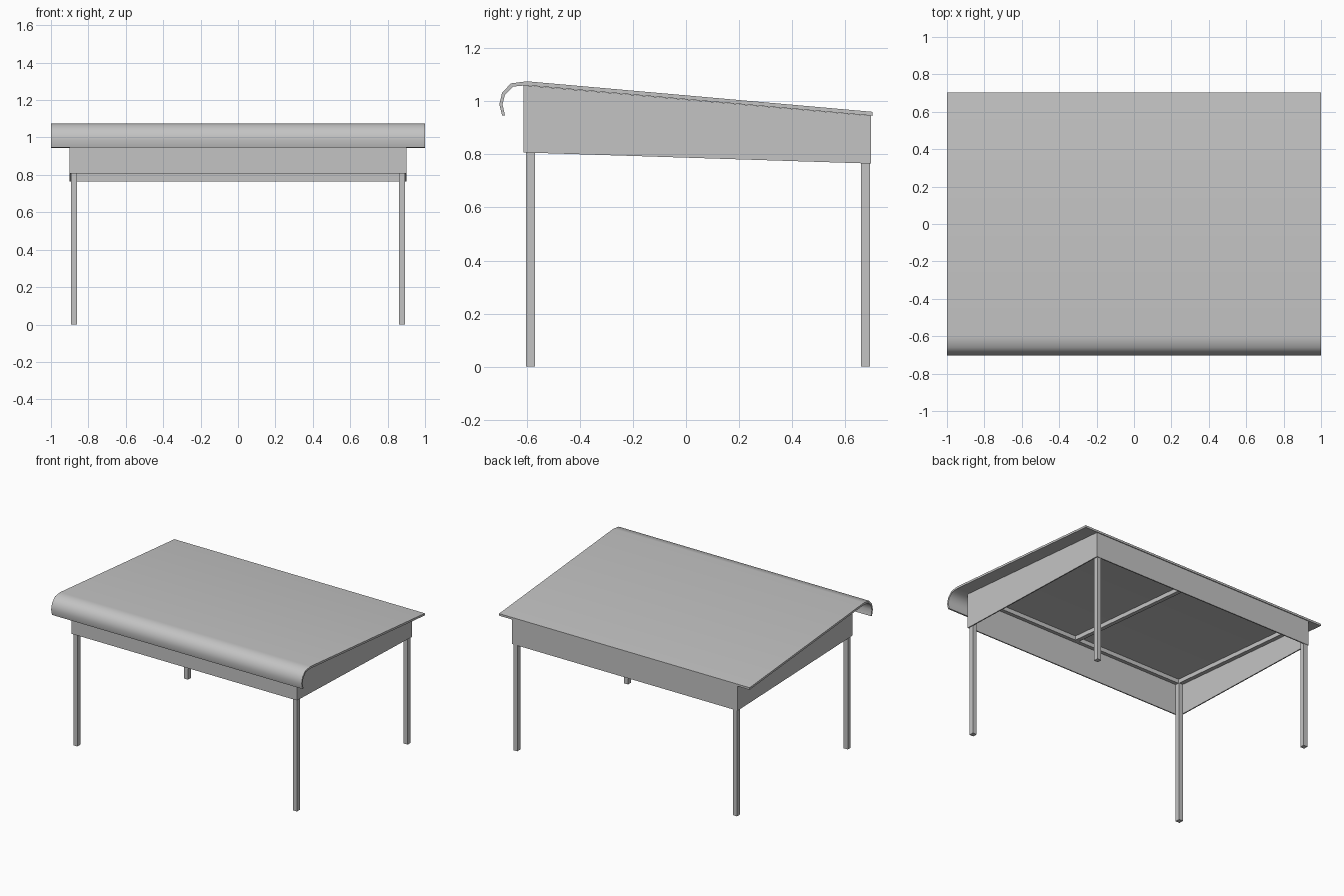
import bpy
import bmesh
import math

if "Cube" in bpy.data.objects:
    bpy.data.objects.remove(bpy.data.objects["Cube"], do_unlink=True)

GREY = (0.55, 0.55, 0.55, 1)
grey = bpy.data.materials.new("plain grey")
grey.use_nodes = True
grey.diffuse_color = GREY
grey.node_tree.nodes["Principled BSDF"].inputs["Base Color"].default_value = GREY

FRONT, BACK, SIDE = -0.613, 0.697, 0.9   # outer faces of the apron
PANEL = 0.008                            # apron thickness
RAIL = 0.03                              # rail width and height


def underside(y):
    """Height of the sloping underside of the top."""
    return 1.06 - 0.0877 * (y + 0.613)


def apron_foot(y):
    """Height of the lower edge of the side aprons."""
    return 0.807 - 0.032 * (y + 0.613)


def extrude_profile(name, profile, x0, x1):
    """Solid made from a (y, z) outline swept along x."""
    bm = bmesh.new()
    face = bm.faces.new([bm.verts.new((x0, y, z)) for y, z in profile])
    swept = bmesh.ops.extrude_face_region(bm, geom=[face])["geom"]
    verts = [v for v in swept if isinstance(v, bmesh.types.BMVert)]
    bmesh.ops.translate(bm, verts=verts, vec=(x1 - x0, 0, 0))
    bmesh.ops.recalc_face_normals(bm, faces=bm.faces)
    mesh = bpy.data.meshes.new(name)
    bm.to_mesh(mesh)
    bm.free()
    mesh.materials.append(grey)
    obj = bpy.data.objects.new(name, mesh)
    bpy.context.collection.objects.link(obj)
    return obj


def beam(name, x0, x1, y0, y1, low, high):
    """Beam whose lower and upper heights are functions of y."""
    outline = [(y0, low(y0)), (y1, low(y1)), (y1, high(y1)), (y0, high(y0))]
    return extrude_profile(name, outline, x0, x1)


# Sloping top with a rolled front lip
outer = [(0.703, 0.96), (-0.60, 1.075), (-0.66, 1.067), (-0.693, 1.031),
         (-0.703, 0.988), (-0.693, 0.947)]
inner = [(-0.682, 0.947), (-0.691, 0.988), (-0.682, 1.024),
         (-0.652, 1.055), (-0.60, 1.06), (0.703, 0.945)]
top = extrude_profile("table_top", outer + inner, -1, 1)
bpy.ops.object.select_all(action="DESELECT")
top.select_set(True)
bpy.context.view_layer.objects.active = top
bpy.ops.object.shade_smooth_by_angle(angle=math.radians(50))

# Thin apron panels
for name, y0, y1, foot in (("front_apron", FRONT, FRONT + PANEL, 0.807),
                           ("back_apron", BACK - PANEL, BACK, 0.765)):
    beam(name, -SIDE, SIDE, y0, y1, lambda y: foot, underside)
for name, x in (("right_apron", -SIDE), ("left_apron", SIDE - PANEL)):
    beam(name, x, x + PANEL, FRONT, BACK, apron_foot, underside)


# Support rails under the top
def rail_foot(y):
    return underside(y) - RAIL


edge = SIDE - PANEL
for name, x in (("right_rail", -edge), ("centre_rail", -RAIL / 2),
                ("left_rail", edge - RAIL)):
    beam(name, x, x + RAIL, FRONT + PANEL, BACK - PANEL, rail_foot, underside)
for name, y in (("front_rail", FRONT + PANEL), ("back_rail", BACK - PANEL - RAIL)):
    beam(name, -edge, edge, y, y + RAIL, rail_foot, underside)

# Four square legs
for side, x in (("right", -0.893), ("left", 0.861)):
    for end, y in (("front", -0.603), ("back", 0.66)):
        beam(f"{end}_{side}_leg", x, x + 0.032, y, y + 0.034,
             lambda y: 0, rail_foot)
